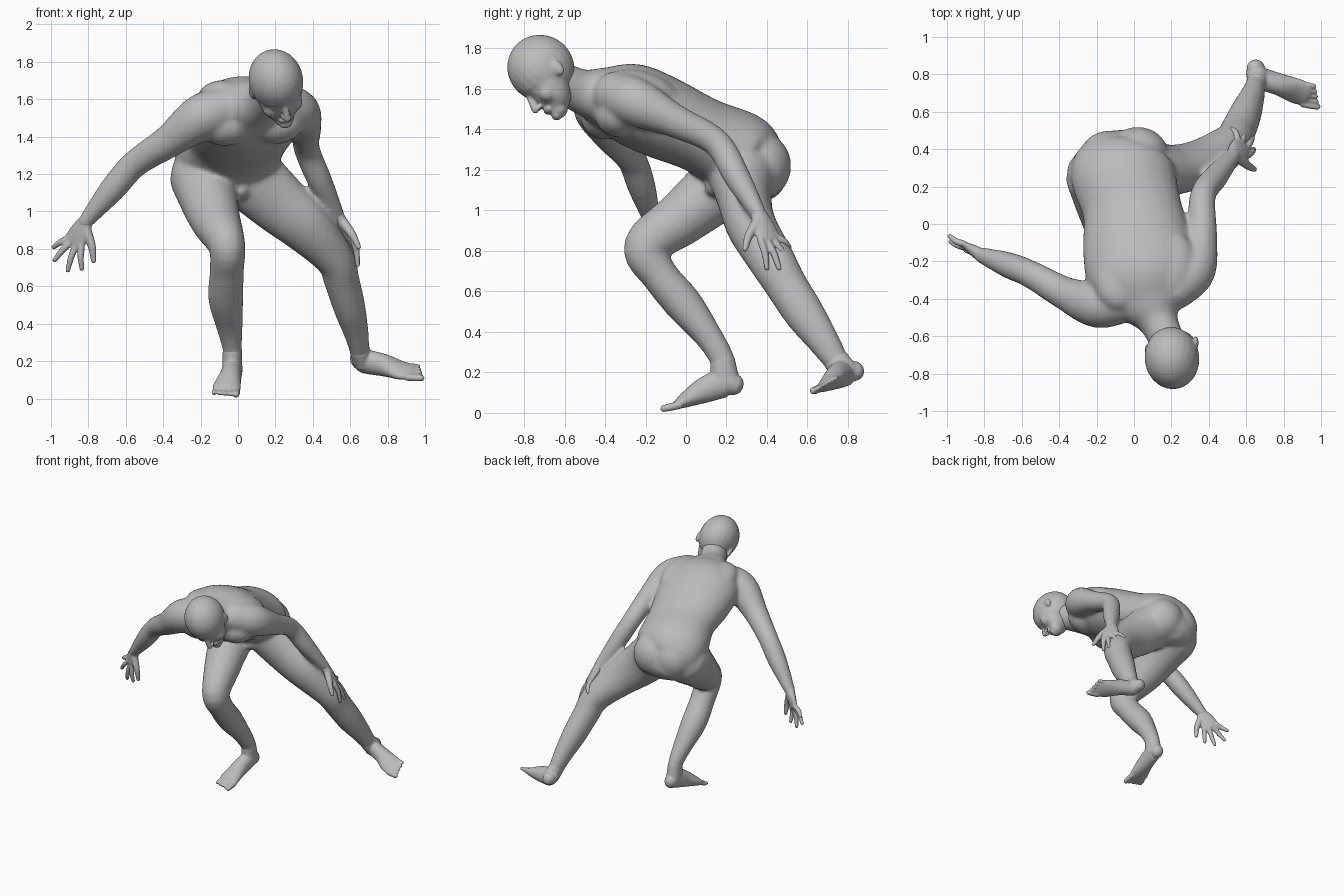
import bpy, bmesh, math
from mathutils import Vector, Matrix

cube = bpy.data.objects.get("Cube")
if cube:
    bpy.data.objects.remove(cube, do_unlink=True)

skin = bpy.data.materials.new("matte_grey")
skin.use_nodes = True
grey = (0.5, 0.5, 0.5, 1)
skin.diffuse_color = grey
bsdf = next(n for n in skin.node_tree.nodes if n.type == 'BSDF_PRINCIPLED')
bsdf.inputs["Base Color"].default_value = grey
bsdf.inputs["Roughness"].default_value = 0.7


def spline(rows, steps):
    """Catmull-Rom through rows of (x, y, z, half width, half depth)."""
    rows = [Vector(r) for r in rows]
    pad = [rows[0] * 2 - rows[1]] + rows + [rows[-1] * 2 - rows[-2]]
    out = []
    for a, b, c, d in zip(pad, pad[1:], pad[2:], pad[3:]):
        for i in range(steps):
            t = i / steps
            out.append(b + (c - a) * (t / 2) + (a * 2 - b * 5 + c * 4 - d) * (t * t / 2)
                       + (b * 3 - a - c * 3 + d) * (t ** 3 / 2))
    return out + [rows[-1]]


def loft(bm, rows, side=(1, 0, 0), side_end=None, sides=20, steps=6):
    """Round-ended tube with elliptical sections; side is the width direction."""
    rows = [tuple(r) + (r[3],) if len(r) == 4 else r for r in rows]
    pts = spline(rows, steps)
    s0, s1 = Vector(side), Vector(side_end or side)
    last = len(pts) - 1
    sections = []
    for i, p in enumerate(pts):
        t = Vector(pts[min(i + 1, last)][:3]) - Vector(pts[max(i - 1, 0)][:3])
        t.normalize()
        s = s0.lerp(s1, i / last)
        s = (s - t * s.dot(t)).normalized()
        sections.append((Vector(p[:3]), t, s, t.cross(s), p[3], p[4]))

    def cap(section, sign):
        c, t, s, n, w, d = section
        angles = [math.radians(a) for a in (25, 50, 75)]
        return [(c + t * sign * min(w, d) * math.sin(a), t, s, n,
                 w * math.cos(a), d * math.cos(a)) for a in angles]

    sections = cap(sections[0], -1)[::-1] + sections + cap(sections[-1], 1)
    rings = []
    for c, t, s, n, w, d in sections:
        ring = []
        for k in range(sides):
            a = math.tau * k / sides
            ring.append(bm.verts.new(c + s * w * math.cos(a) + n * d * math.sin(a)))
        rings.append(ring)
    for r, q in zip(rings, rings[1:]):
        for k in range(sides):
            j = (k + 1) % sides
            bm.faces.new((r[k], r[j], q[j], q[k]))
    bm.faces.new(rings[0][::-1])
    bm.faces.new(rings[-1])


def ball(bm, centre, size, turn=None):
    m = Matrix.Translation(centre) @ (turn or Matrix()) @ Matrix.Diagonal((*size, 1))
    bmesh.ops.create_uvsphere(bm, u_segments=24, v_segments=16, radius=1, matrix=m)


def finish(bm, name, voxel, smooth, matrix=None):
    """Fuse the overlapping forms of one part into a single smooth skin."""
    bmesh.ops.recalc_face_normals(bm, faces=bm.faces)
    if matrix:
        bm.transform(matrix)
    mesh = bpy.data.meshes.new(name)
    bm.to_mesh(mesh)
    bm.free()
    mesh.materials.append(skin)
    ob = bpy.data.objects.new(name, mesh)
    bpy.context.collection.objects.link(ob)
    fuse = ob.modifiers.new("fuse", 'REMESH')
    fuse.mode = 'VOXEL'
    fuse.voxel_size = voxel
    fuse.use_smooth_shade = True
    relax = ob.modifiers.new("relax", 'SMOOTH')
    relax.factor = 0.5
    relax.iterations = smooth


# Torso: pelvis to neck, twisting towards the shoulders
bm = bmesh.new()
loft(bm, [(-.05, .355, 1.19, .23, .15), (-.06, .275, 1.27, .28, .21), (-.01, .08, 1.37, .265, .19),
          (.02, -.12, 1.46, .295, .205), (.05, -.28, 1.53, .295, .2), (.09, -.42, 1.565, .2, .145),
          (.13, -.52, 1.59, .11, .11), (.175, -.62, 1.635, .094, .1), (.19, -.67, 1.66, .09, .09)],
     side=(1, .1, -.12), side_end=(1, .28, .08), sides=32)
for x, y, z in ((-.13, .35, 1.22), (.02, .37, 1.22)):                      # buttocks
    ball(bm, (x, y, z), (.165, .15, .165))
for x, y, z in ((-.07, -.4, 1.46), (.2, -.33, 1.47)):                      # chest muscles
    ball(bm, (x, y, z), (.15, .12, .11))
for x, y, z in ((-.08, -.28, 1.6), (.19, -.21, 1.595)):                    # shoulder blades
    ball(bm, (x, y, z), (.14, .19, .09), Matrix.Rotation(-.3, 4, 'X'))
ball(bm, (.02, .15, 1.12), (.045, .06, .055))                              # groin
# Arms
loft(bm, [(-.06, -.41, 1.55, .12), (-.2, -.43, 1.5, .125), (-.37, -.37, 1.375, .09),
          (-.55, -.27, 1.255, .074), (-.67, -.22, 1.12, .07), (-.82, -.165, .94, .043, .04)],
     side=(0, 1, 0))
loft(bm, [(.22, -.34, 1.57, .12), (.32, -.24, 1.53, .12), (.362, -.05, 1.44, .083),
          (.368, .15, 1.335, .07), (.44, .255, 1.16, .066), (.53, .362, .975, .043, .04)])
# Standing leg, then trailing leg
loft(bm, [(-.18, .25, 1.18, .185), (-.155, .1, 1.06, .155), (-.12, -.03, .955, .135),
          (-.06, -.2, .82, .1, .11), (-.06, -.13, .68, .092), (-.065, -.01, .535, .094),
          (-.045, .11, .38, .07), (-.03, .18, .26, .052, .062), (-.03, .2, .16, .05, .06)])
loft(bm, [(.08, .28, 1.17, .18, .17), (.21, .29, 1.05, .165, .135), (.36, .325, .92, .145, .125),
          (.515, .425, .75, .106, .115), (.555, .495, .63, .095, .105), (.595, .585, .49, .086, .1),
          (.63, .675, .36, .068, .08), (.65, .74, .26, .054, .064), (.66, .775, .2, .052)])
finish(bm, "body", .012, 14)


# Feet: ankle and instep lofts, then toes spread across the ball
def foot(name, shin, rows, side, ahead, big_toe):
    bm = bmesh.new()
    loft(bm, [shin, rows[1]])
    loft(bm, rows, side)
    ball_of_foot = Vector(rows[-1][:3])
    side, ahead = Vector(side).normalized(), Vector(ahead).normalized()
    for i in range(5):
        a = ball_of_foot + side * big_toe * (.058 - .03 * i) - ahead * .01
        b = a + ahead * (.078 - .01 * i)
        r = .02 if i == 0 else .0145
        loft(bm, [(*a, r), (*a.lerp(b, .5), r), (*b, r * .9)], side, sides=12)
    finish(bm, name, .006, 8)


foot("standing_foot", (-.03, .18, .26, .052, .062),
     [(-.03, .237, .14, .048, .054), (-.03, .195, .15, .054, .072),
      (-.042, .09, .112, .06, .064), (-.06, -.01, .06, .075, .036),
      (-.065, -.05, .036, .07, .02)], (1, .1, 0), (-.05, -1, -.22), 1)
foot("trailing_foot", (.65, .74, .26, .054, .064),
     [(.65, .833, .207, .047, .052), (.67, .785, .2, .054, .068),
      (.78, .745, .178, .06, .06), (.87, .71, .15, .075, .036),
      (.925, .69, .142, .07, .022)], (.2, .85, .5), (1, -.2, -.06), -1)


# Hands: flat palm, spread fingers and thumb
def hand(name, wrist, knuckles, side, normal, tips, thumb):
    bm = bmesh.new()
    wrist, knuckles = Vector(wrist), Vector(knuckles)
    side, normal = Vector(side).normalized(), Vector(normal)
    loft(bm, [(*wrist, .042, .036), (*wrist.lerp(knuckles, .5), .062, .031),
              (*knuckles, .069, .022)], side)
    for i, tip in enumerate(tips):
        a = knuckles + side * (.051 - .034 * i)
        b = Vector(tip)
        mid = a.lerp(b, .5) + normal * .012
        loft(bm, [(*a, .019), (*mid, .0175), (*b, .013)], side, sides=12)
    a, b = wrist.lerp(knuckles, .3) + side * .03, Vector(thumb)
    loft(bm, [(*a, .028), (*(a.lerp(b, .5) + side * .014), .022), (*b, .014)], side, sides=12)
    finish(bm, name, .006, 4)


hand("right_hand", (-.815, -.167, .945), (-.875, -.135, .835), (.7, -.55, -.35), (-.4, -.5, .1),
     [(-.835, -.155, .695), (-.91, -.125, .685), (-.98, -.095, .74), (-.985, -.065, .81)],
     (-.772, -.18, .735))
hand("left_hand", (.528, .36, .98), (.583, .41, .86), (.55, -.75, -.1), (.5, .4, .3),
     [(.64, .4, .715), (.635, .46, .715), (.58, .5, .745), (.525, .51, .82)],
     (.645, .292, .81))

# Head, modelled upright facing -y and then tilted into place
bm = bmesh.new()
ball(bm, (0, 0, 0), (.145, .165, .168))
loft(bm, [(0, -.03, -.02, .132, .118), (0, -.05, -.1, .117, .105), (0, -.07, -.165, .095, .08),
          (0, -.095, -.205, .056, .045)], sides=28)
loft(bm, [(0, -.145, -.05, .016), (0, -.165, -.09, .017), (0, -.18, -.125, .021, .018)])    # nose
ball(bm, (0, -.136, -.17), (.042, .02, .022))                                            # mouth
ball(bm, (0, -.126, -.218), (.036, .024, .026))                                          # chin
for s in (-1, 1):
    loft(bm, [(s * .015, -.142, -.035, .016), (s * .055, -.133, -.028, .017),
              (s * .09, -.105, -.04, .014)], side=(0, 1, 0))                             # brow
    ball(bm, (s * .05, -.126, -.068), (.025, .016, .016))                                # eye
    ball(bm, (s * .017, -.16, -.13), (.013, .015, .012))                                 # nostril
    ball(bm, (s * .062, -.092, -.11), (.047, .045, .05))                                 # cheek
    ball(bm, (s * .132, .015, -.065), (.016, .03, .046), Matrix.Rotation(-s * .3, 4, 'Z'))  # ear
face = Vector((.3, -.66, -.69)).normalized()
up = Vector((-.1, -.66, .72))
up = (up - face * up.dot(face)).normalized()
across = (-face).cross(up)
pose = Matrix((across, -face, up)).transposed().to_4x4()
pose.translation = (.203, -.717, 1.703)
finish(bm, "head", .007, 7, pose)
